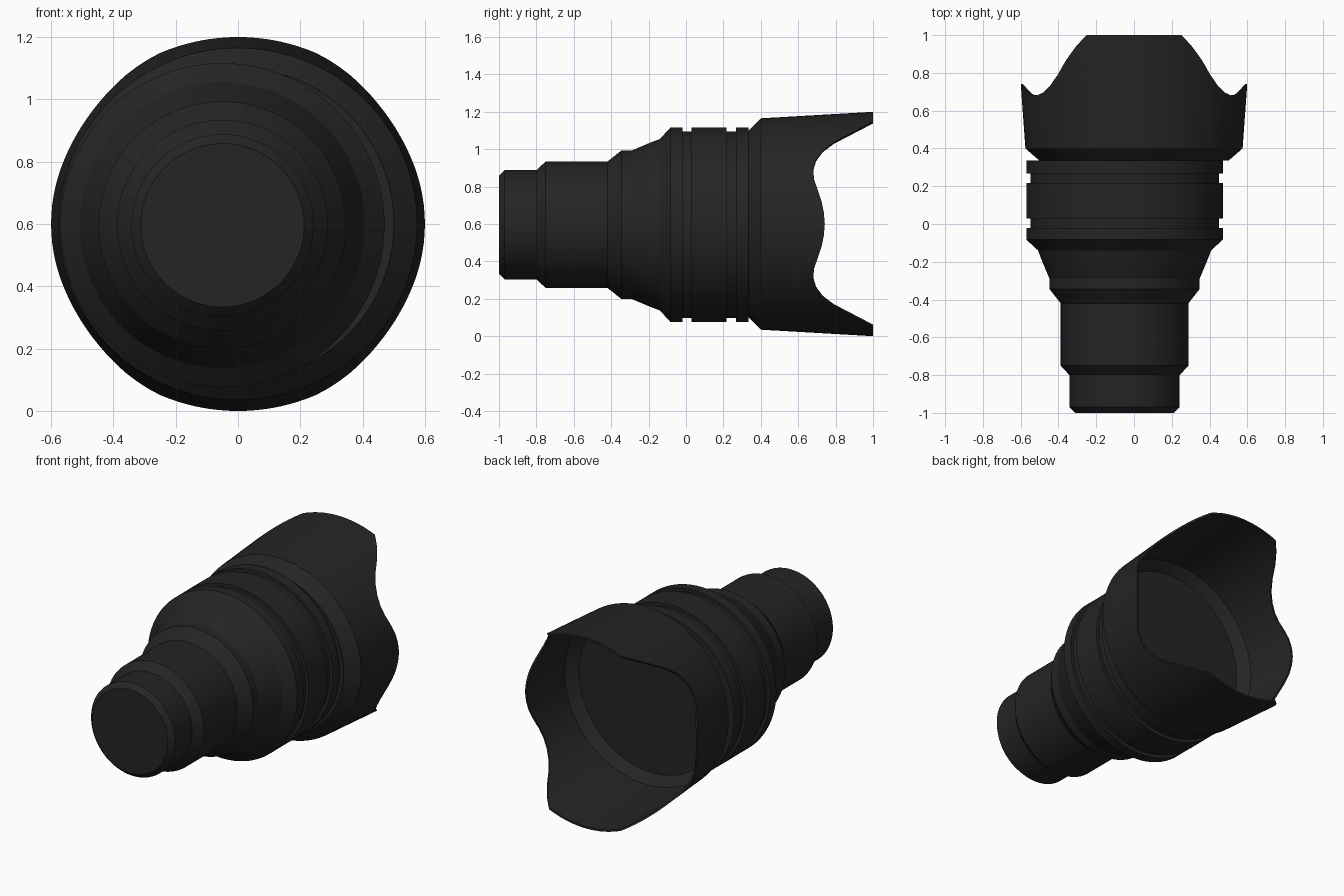
import bpy, bmesh, math

if "Cube" in bpy.data.objects:
    bpy.data.objects.remove(bpy.data.objects["Cube"])

SEG = 120
black = bpy.data.materials.new("matte_black")
black.diffuse_color = (0.018, 0.018, 0.018, 1)
black.use_nodes = True
black.node_tree.nodes["Principled BSDF"].inputs["Base Color"].default_value = black.diffuse_color


def skin_rings(name, rings):
    """Join successive rings of points; a one-point ring closes to a fan."""
    bm = bmesh.new()
    loops = [[bm.verts.new(p) for p in ring] for ring in rings]
    for a, b in zip(loops, loops[1:]):
        for i in range(SEG):
            j = (i + 1) % SEG
            quad = [a[i % len(a)], a[j % len(a)], b[j % len(b)], b[i % len(b)]]
            bm.faces.new(list(dict.fromkeys(quad)))
    bmesh.ops.recalc_face_normals(bm, faces=bm.faces)
    me = bpy.data.meshes.new(name)
    bm.to_mesh(me)
    bm.free()
    me.materials.append(black)
    ob = bpy.data.objects.new(name, me)
    bpy.context.collection.objects.link(ob)
    bpy.ops.object.select_all(action='DESELECT')
    ob.select_set(True)
    bpy.context.view_layer.objects.active = ob
    bpy.ops.object.shade_smooth_by_angle(angle=math.radians(20))
    return ob


def lathe(name, profile, cx=-0.05, cz=0.596):
    """Turn a (radius, y) profile about the barrel axis."""
    rings = []
    for r, y in profile:
        if r == 0:
            rings.append([(cx, y, cz)])
        else:
            rings.append([(cx + r * math.sin(math.tau * i / SEG), y,
                           cz + r * math.cos(math.tau * i / SEG)) for i in range(SEG)])
    return skin_rings(name, rings)


# Barrel sections, rear to front
lathe("rear_cap", [(0, -1), (0.262, -1), (0.292, -0.97), (0.292, -0.80), (0.338, -0.75)])
lathe("rear_barrel", [(0.338, -0.75), (0.338, -0.42), (0.397, -0.345)])
lathe("shoulder", [(0.397, -0.345), (0.397, -0.29), (0.433, -0.205), (0.445, -0.175),
                   (0.458, -0.14), (0.52, -0.083)])
R, G = 0.52, 0.499
lathe("grip_rings", [(R, -0.083), (R, -0.02), (G, -0.02), (G, 0.03), (R, 0.03), (R, 0.217),
                     (G, 0.217), (G, 0.268), (R, 0.268), (R, 0.335), (0, 0.335)])

# Petal hood: rim height against angle from the top, mirrored in each quarter
RIM = [(0, 1), (24, 1), (30, .94), (36, .87), (42, .79), (48, .73), (54, .695),
       (60, .68), (66, .685), (72, .705), (78, .725), (84, .737), (90, .742)]


def rim_y(deg):
    d = deg % 180
    d = min(d, 180 - d)
    for (a, ya), (b, yb) in zip(RIM, RIM[1:]):
        if d <= b:
            return ya + (yb - ya) * (d - a) / (b - a)
    return RIM[-1][1]


def hood_ring(t, inset):
    """Ring of the flaring wall; t = 0 at the base, 1 at the wavy rim."""
    pts = []
    for i in range(SEG):
        a = math.tau * i / SEG
        y = 0.4 + t * (rim_y(math.degrees(a)) - 0.4)
        rx = 0.575 + 0.072 * (y - 0.4) - inset
        rz = 0.565 + 0.058 * (y - 0.4) - inset
        pts.append((rx * math.sin(a), y, 0.6 + rz * math.cos(a)))
    return pts


def circle(r, y):
    return [(r * math.sin(math.tau * i / SEG), y, 0.6 + r * math.cos(math.tau * i / SEG))
            for i in range(SEG)]


steps = [k / 4 for k in range(5)]
skin_rings("petal_hood",
           [circle(0.5, 0.335)]
           + [hood_ring(t, 0) for t in steps]
           + [hood_ring(t, 0.012) for t in reversed(steps)]
           + [circle(0.5, 0.345)])

# Flat front glass at the bottom of the hood
skin_rings("front_glass", [circle(0.5, 0.345), [(0, 0.345, 0.6)]])
